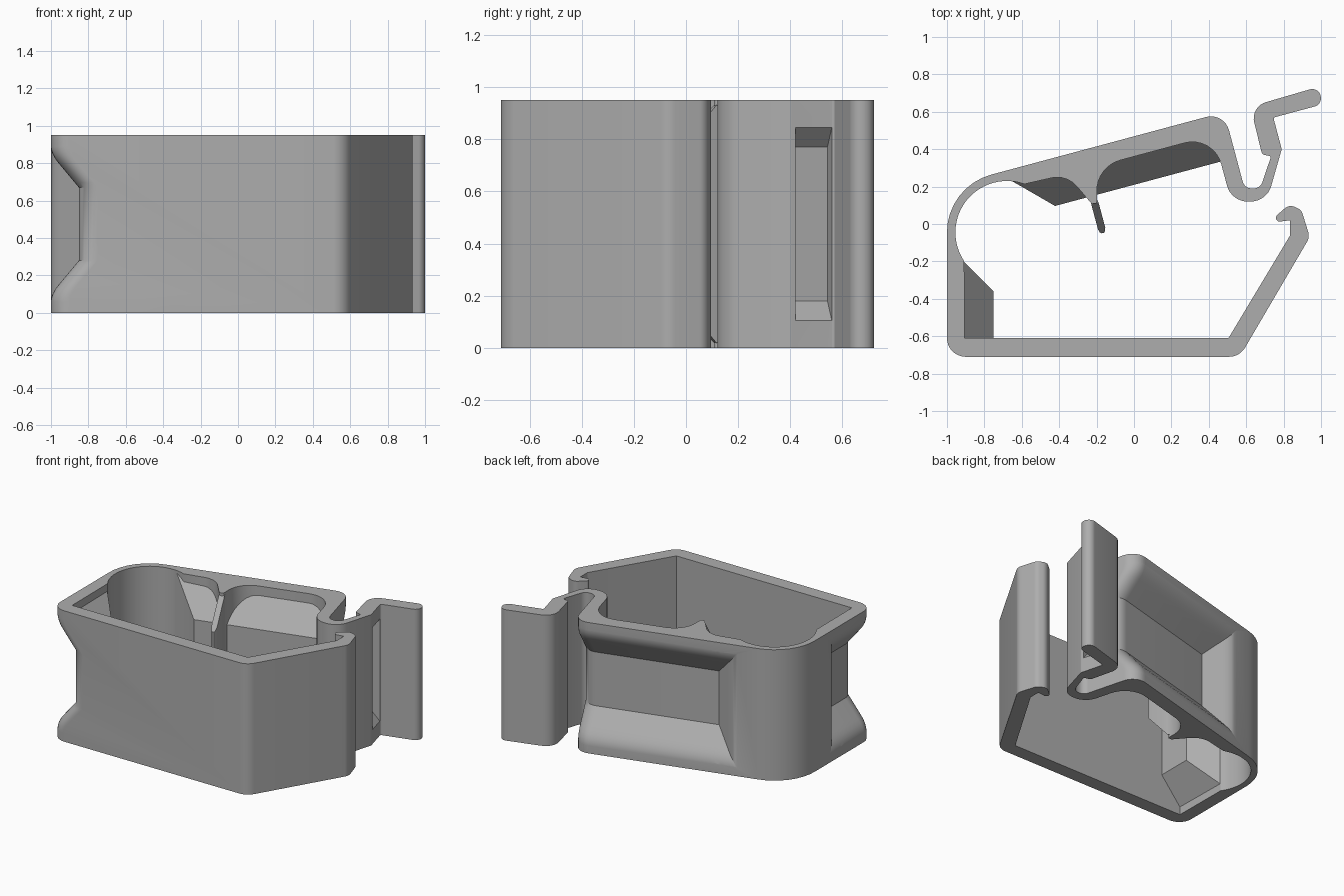
import bpy, bmesh, math
from mathutils import Vector

H = 0.95
TILT = math.radians(15)

cube = bpy.data.objects.get("Cube")
if cube:
    bpy.data.objects.remove(cube, do_unlink=True)

grey = bpy.data.materials.new("plain_grey")
grey.use_nodes = True
colour = (0.42, 0.42, 0.42, 1)
grey.diffuse_color = colour
grey.node_tree.nodes["Principled BSDF"].inputs["Base Color"].default_value = colour


def rounded(corners, steps=8):
    """Turn (x, y, radius) corners into a closed outline with fillets."""
    out = []
    for i, (x, y, r) in enumerate(corners):
        p = Vector((x, y))
        a = (Vector(corners[i - 1][:2]) - p).normalized()
        b = (Vector(corners[(i + 1) % len(corners)][:2]) - p).normalized()
        if r == 0:
            out.append(p)
            continue
        half = a.angle(b) / 2
        reach = r / math.tan(half)
        centre = p + (a + b).normalized() * (r / math.sin(half))
        start, end = p + a * reach - centre, p + b * reach - centre
        turn = start.angle_signed(end)
        for k in range(steps + 1):
            t = -turn * k / steps
            out.append(centre + Vector((start.x * math.cos(t) - start.y * math.sin(t),
                                        start.x * math.sin(t) + start.y * math.cos(t))))
    return out


def loft(name, sections):
    """Closed solid through sections that share a point count."""
    bm = bmesh.new()
    rings = [[bm.verts.new(p) for p in s] for s in sections]
    n = len(rings[0])
    for a, b in zip(rings, rings[1:]):
        for i in range(n):
            j = (i + 1) % n
            bm.faces.new((a[i], a[j], b[j], b[i]))
    bm.faces.new(rings[0])
    bm.faces.new(rings[-1])
    bmesh.ops.recalc_face_normals(bm, faces=bm.faces)
    mesh = bpy.data.meshes.new(name)
    bm.to_mesh(mesh)
    bm.free()
    mesh.materials.append(grey)
    ob = bpy.data.objects.new(name, mesh)
    bpy.context.collection.objects.link(ob)
    return ob


def frame(origin, angle, side):
    """Local axes on a wall: u along it, d into the body, z up."""
    u_dir = Vector((math.cos(angle), math.sin(angle), 0))
    d_dir = Vector((-u_dir.y, u_dir.x, 0)) * side
    base = Vector((origin[0], origin[1], 0))
    return lambda u, d, z: base + u_dir * u + d_dir * d + Vector((0, 0, z))


def mirrored(at, u, pairs):
    """Section symmetric about mid height from (depth, low z) pairs."""
    return ([at(u, d, z) for d, z in pairs] +
            [at(u, d, H - z) for d, z in reversed(pairs)])


DEEP, LIP, CORNER, WALL = 0.15, 0.04, 0.1, 0.1


def slope(s):
    """Depth of the dent at inset s, with a rounded lip."""
    if s < -LIP:
        return s + LIP - 0.001
    return (s + LIP) ** 2 / (4 * LIP) - 0.001 if s < LIP else s - 0.001


def dent_cutter(name, at, length):
    sections = []

    def add(u, s_max, shift):
        s_list = [-0.06 + (s_max + 0.06) * k / 10 for k in range(11)]
        sections.append(mirrored(at, u, [(slope(s) + shift, 0.1 + 1.2 * s) for s in s_list]))

    for k in range(11):
        s = -0.055 + (DEEP + 0.055) * k / 10
        add(s, s, 0)
    # Follow the rounded corner at the open end
    for k in range(9):
        t = math.pi / 2 * k / 8
        add(length - CORNER + CORNER * math.sin(t), DEEP, CORNER * (1 - math.cos(t)))
    add(length + 0.05, DEEP, CORNER)
    return loft(name, sections)


def dent_backing(name, at, u_end):
    """Inner bulge that keeps the wall thickness behind a dent."""
    deep = DEEP + WALL
    low = lambda d: 0.1 + 1.2 * (d - 0.13)
    sec = lambda u, d: mirrored(at, u, [(0.05, low(0.05)), (d, low(d))])
    return loft(name, [sec(-0.08, 0.06), sec(deep - 0.14, deep), sec(u_end, deep)])


# Outline of the open band, its hook and its spring clip
circle = [(-0.68 + 0.275 * math.cos(math.radians(a)),
           -0.045 + 0.275 * math.sin(math.radians(a)), 0) for a in range(214, 69, -6)]
front_and_hook = [
    (-1, -0.71, 0.1), (0.565, -0.71, 0.1), (0.94, -0.07, 0.07),
    (0.895, 0.075, 0.05), (0.83, 0.105, 0.05), (0.745, 0.03, 0.02),
    (0.775, 0.012, 0.01), (0.835, 0.02, 0), (0.835, -0.06, 0.01),
    (0.505, -0.61, 0), (-0.905, -0.61, 0)]
pockets = [
    (-0.36, 0.265, 0.14), (-0.228, 0.11, 0.01), (-0.198, 0.11, 0.01),
    (-0.2, 0.307, 0.17), (0.425, 0.475, 0.16)]
clip = [
    (0.52, 0.12, 0.115), (0.71, 0.12, 0.115), (0.79, 0.4, 0.02),
    (0.745, 0.569, 0.01), (1.01, 0.64, 0.046), (0.985, 0.733, 0.046),
    (0.622, 0.627, 0.09), (0.685, 0.372, 0.02), (0.733, 0.362, 0.01),
    (0.675, 0.19, 0.05), (0.591, 0.19, 0.05)]
back = [(0.482, 0.598, CORNER), (-1, 0.2005, 0.32)]
outline = rounded(front_and_hook + circle + pockets + clip + back)
body = loft("clip_band", [[(p.x, p.y, z) for p in outline] for z in (0, H)])

# Dents on the left and back walls
left_wall = frame((-1, -0.25), -math.pi / 2, 1)
back_wall = frame((-0.593, 0.3095), TILT, -1)
LEFT_LEN, BACK_LEN = 0.46, 1.113
adds = [dent_backing("left_backing", left_wall, LEFT_LEN - 0.06),
        dent_backing("back_backing", back_wall, BACK_LEN - 0.04)]
cuts = [dent_cutter("left_dent", left_wall, LEFT_LEN),
        dent_cutter("back_dent", back_wall, BACK_LEN)]

# Tapered finger hanging from the neck between the pockets
finger = frame((-0.217, 0.14), -math.pi / 2 + TILT, 1)
steps = [(0, 0.014, 0.01), (0.03, 0.02, 0.02), (0.17, 0.02, 0.18),
         (0.187, 0.015, 0.2), (0.195, 0.007, 0.21)]
adds.append(loft("finger", [mirrored(finger, u, [(-w, z), (w, z)])[:1] +
                            [finger(u, w, z), finger(u, w, H - z), finger(u, -w, H - z)]
                            for u, w, z in steps]))

# Recess in the web of the clip
web = frame((0.79, 0.4), math.pi / 2 + TILT, 1)
cuts.append(loft("web_recess", [mirrored(web, u, [(-0.03, 0.07), (0.065, 0.18)])
                                for u in (0.02, 0.165)]))

for group, mode in ((adds, 'UNION'), (cuts, 'DIFFERENCE')):
    for tool in group:
        mod = body.modifiers.new(tool.name, 'BOOLEAN')
        mod.operation, mod.object, mod.solver = mode, tool, 'EXACT'

# Keep the finished mesh and drop the helpers
graph = bpy.context.evaluated_depsgraph_get()
done = bpy.data.meshes.new_from_object(body.evaluated_get(graph))
body.modifiers.clear()
body.data = done
done.materials.clear()
done.materials.append(grey)
for tool in adds + cuts:
    bpy.data.objects.remove(tool, do_unlink=True)

for ob in bpy.context.selected_objects:
    ob.select_set(False)
body.select_set(True)
bpy.context.view_layer.objects.active = body
bpy.ops.object.shade_smooth_by_angle(angle=math.radians(30))
